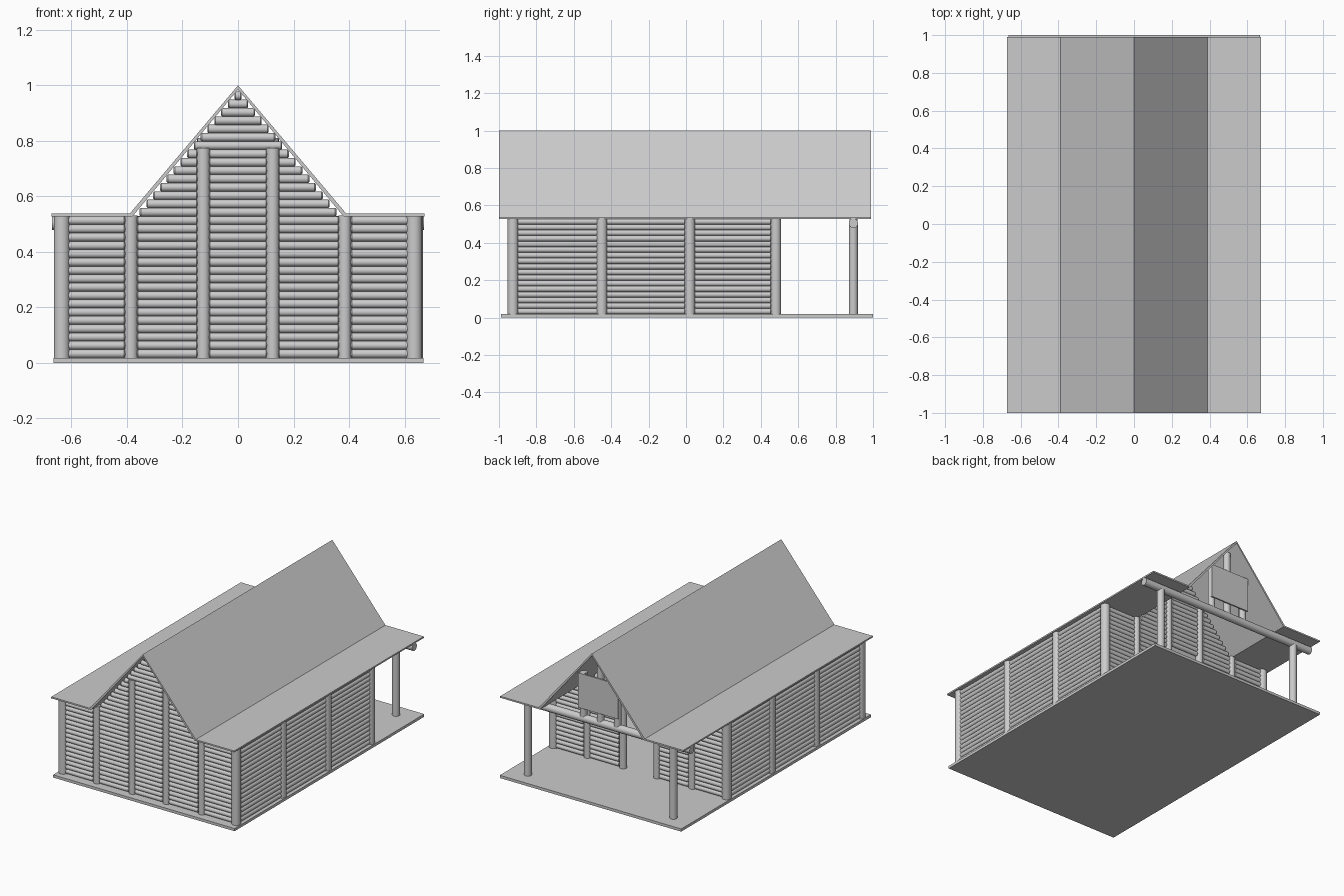
import bpy, bmesh
from mathutils import Vector

if "Cube" in bpy.data.objects:
    bpy.data.objects.remove(bpy.data.objects["Cube"])

FLOOR, EAVE, BREAK = 0.018, 0.528, 0.385
PITCH = 0.03
POSTS_X = [-0.635, -0.385, -0.125, 0.125, 0.385, 0.635]
SIDE_Y = [-0.925, -0.45, 0.02, 0.48]
FRONT, BACK, PORCH = -0.925, 0.48, 0.895


def finish(name, bm, smooth=False):
    bmesh.ops.recalc_face_normals(bm, faces=bm.faces[:])
    me = bpy.data.meshes.new(name)
    bm.to_mesh(me)
    bm.free()
    ob = bpy.data.objects.new(name, me)
    bpy.context.collection.objects.link(ob)
    if smooth:
        bpy.ops.object.select_all(action='DESELECT')
        ob.select_set(True)
        bpy.context.view_layer.objects.active = ob
        bpy.ops.object.shade_smooth_by_angle()
    return ob


def rod(bm, a, b, r, tip=0.0, sides=14):
    """Round log from a to b, with optional chamfered ends."""
    a, b = Vector(a), Vector(b)
    d = (b - a).normalized()
    u = d.orthogonal().normalized()
    v = d.cross(u)
    import math
    stops = [(a, r), (b, r)]
    if tip:
        stops = [(a, r - tip), (a + d * tip, r), (b - d * tip, r), (b, r - tip)]
    rings = [[bm.verts.new(p + (u * math.cos(t) + v * math.sin(t)) * q)
              for t in (2 * math.pi * i / sides for i in range(sides))]
             for p, q in stops]
    for lo, hi in zip(rings, rings[1:]):
        for i in range(sides):
            j = (i + 1) % sides
            bm.faces.new((lo[i], lo[j], hi[j], hi[i]))
    bm.faces.new(rings[0])
    bm.faces.new(rings[-1])


def box(name, x0, x1, y0, y1, z0, z1):
    bm = bmesh.new()
    bmesh.ops.create_cube(bm, size=1)
    for v in bm.verts:
        v.co = ((x0 + x1) / 2 + v.co.x * (x1 - x0),
                (y0 + y1) / 2 + v.co.y * (y1 - y0),
                (z0 + z1) / 2 + v.co.z * (z1 - z0))
    return finish(name, bm)


def roof_half(z):
    return BREAK * (1 - z) / (1 - EAVE)


def gable_wall(name, y, doorway):
    bm = bmesh.new()
    rows = int((0.985 - FLOOR) / PITCH)
    for k in range(rows):
        z = FLOOR + PITCH * (k + 0.5)
        low = z < EAVE - 0.005
        half = 0.66 if low else roof_half(z + 0.016) - 0.005
        if half < 0.006:
            continue
        if z > 0.775:  # single logs above the middle posts
            rod(bm, (-half, y, z), (half, y, z), 0.0155, 0.004)
            continue
        for i, (p, q) in enumerate(zip(POSTS_X, POSTS_X[1:])):
            if doorway and i == 2 and z < 0.44:
                continue
            a, b = max(p + 0.02, -half), min(q - 0.02, half)
            if b - a > 0.012 and (low or 0 < i < 4):
                rod(bm, (a, y, z), (b, y, z), 0.0155, 0.005)
    finish(name + "_logs", bm, True)
    bm = bmesh.new()
    for x in POSTS_X:
        rod(bm, (x, y, FLOOR), (x, y, 0.775 if abs(x) < 0.2 else EAVE + 0.003),
            0.029 if abs(x) > 0.6 else 0.024, sides=20)
    finish(name + "_posts", bm, True)


# Floor slab
box("floor", -0.665, 0.668, -0.99, 1.0, 0, FLOOR)

# Thin folded roof sheet
top = [(-0.672, EAVE + 0.01), (-BREAK - 0.005, EAVE + 0.01), (0, 1.0),
       (BREAK + 0.005, EAVE + 0.01), (0.672, EAVE + 0.01)]
under = [(0.672, EAVE), (BREAK - 0.005, EAVE), (0, 0.985),
         (-BREAK + 0.005, EAVE), (-0.672, EAVE)]
bm = bmesh.new()
rings = [[bm.verts.new((x, y, z)) for x, z in top + under] for y in (-1.0, 0.99)]
n = len(rings[0])
for i in range(n):
    j = (i + 1) % n
    bm.faces.new((rings[0][i], rings[0][j], rings[1][j], rings[1][i]))
for ring in rings:
    for i in range(4):
        bm.faces.new((ring[i], ring[i + 1], ring[8 - i], ring[9 - i]))
finish("roof", bm)

# Front and back log walls with stepped gables
gable_wall("front_wall", FRONT, False)
gable_wall("back_wall", BACK, True)

# Side log walls
for side, x in (("left", -0.635), ("right", 0.638)):
    bm = bmesh.new()
    for k in range(17):
        z = FLOOR + PITCH * (k + 0.5)
        for p, q in zip(SIDE_Y, SIDE_Y[1:]):
            rod(bm, (x, p + 0.022, z), (x, q - 0.022, z), 0.0155, 0.005)
    finish(side + "_wall_logs", bm, True)
    bm = bmesh.new()
    for y in SIDE_Y[1:3]:
        rod(bm, (x, y, FLOOR), (x, y, EAVE + 0.003), 0.029, sides=20)
    finish(side + "_wall_posts", bm, True)

# Porch posts, cross beam and gable struts
bm = bmesh.new()
for x in (-0.535, 0.535):
    rod(bm, (x, PORCH, FLOOR), (x, PORCH, 0.505), 0.024, sides=20)
finish("porch_posts", bm, True)
bm = bmesh.new()
rod(bm, (-0.67, PORCH, 0.504), (0.67, PORCH, 0.504), 0.025, sides=20)
finish("porch_beam", bm, True)
bm = bmesh.new()
for x, z in ((-0.125, 0.81), (0, 0.95), (0.125, 0.81)):
    rod(bm, (x, PORCH, 0.5), (x, PORCH, z), 0.022, sides=20)
finish("porch_gable_struts", bm, True)

# Flat board on the porch gable
box("gable_board", -0.147, 0.147, PORCH + 0.02, PORCH + 0.03, 0.58, 0.81)
